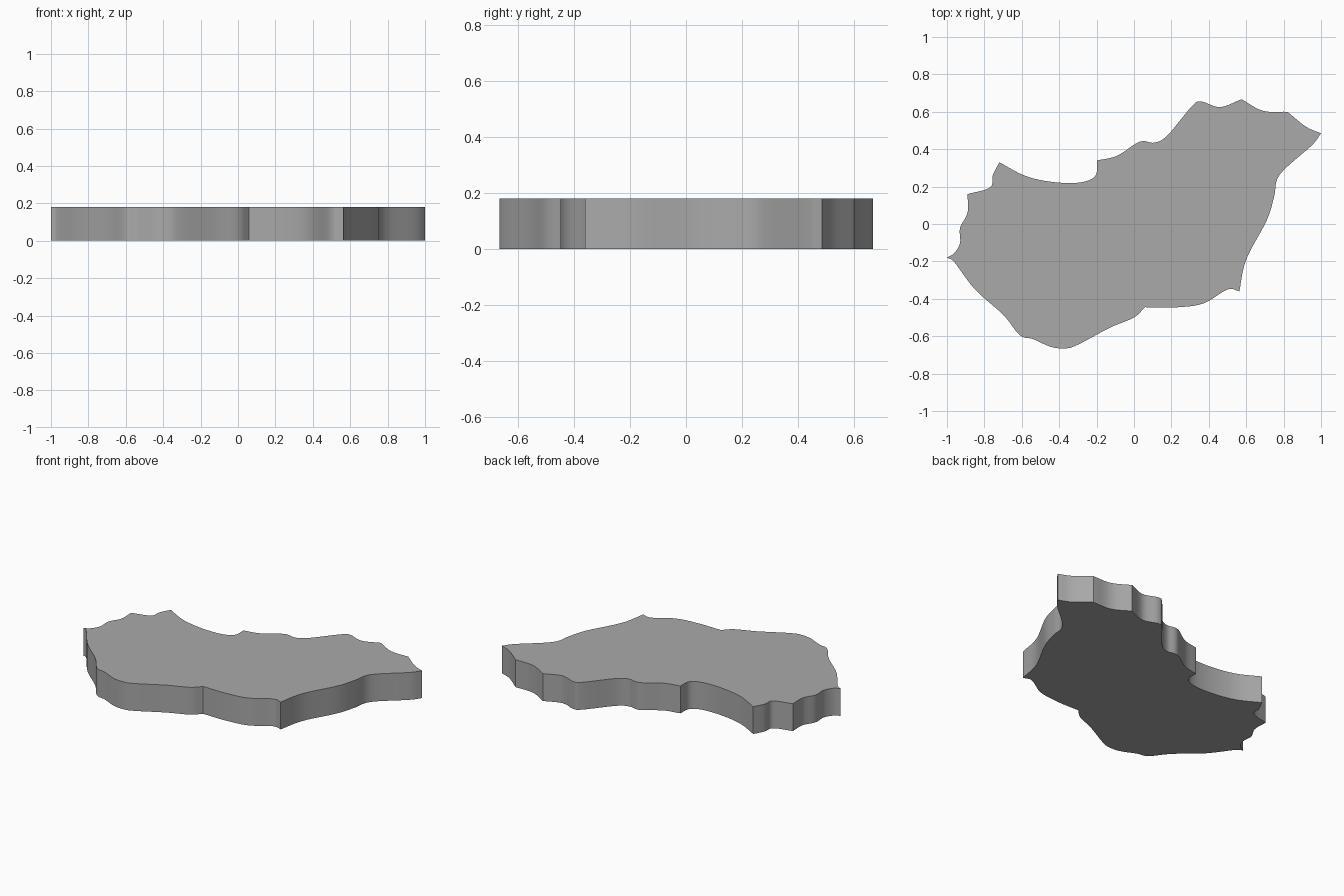
import bpy, bmesh, math
from mathutils import Vector

if "Cube" in bpy.data.objects:
    bpy.data.objects.remove(bpy.data.objects["Cube"])

HEIGHT = 0.18
STEPS = 6

# Smooth outline runs; each starts at a sharp corner and ends at the next run's start
RUNS = [
    [(-.72, .33), (-.6, .265), (-.5, .235), (-.38, .22), (-.27, .225), (-.205, .26)],
    [(-.197, .34), (-.09, .365), (.03, .44), (.11, .435), (.18, .475), (.31, .63),
     (.36, .655), (.46, .625)],
    [(.575, .667), (.69, .605)],
    [(.82, .6), (.92, .52)],
    [(1, .485), (.95, .42), (.78, .265), (.75, .15), (.71, .02), (.6, -.19)],
    [(.563, -.36), (.5, -.35), (.37, -.425), (.22, -.446)],
    [(.058, -.445), (0, -.5), (-.13, -.555), (-.31, -.65), (-.38, -.665), (-.45, -.655),
     (-.54, -.615), (-.61, -.595), (-.7, -.485), (-.85, -.35), (-.96, -.205)],
    [(-1, -.18), (-.96, -.155), (-.93, -.1), (-.93, -.02), (-.89, .06)],
    [(-.89, .16), (-.77, .195), (-.755, .26)],
]


def smooth_run(points):
    """Catmull-Rom samples through the points, without the last one."""
    p = [Vector(q) for q in points]
    p = [2 * p[0] - p[1]] + p + [2 * p[-1] - p[-2]]
    out = []
    for a, b, c, d in zip(p, p[1:], p[2:], p[3:]):
        for i in range(STEPS):
            t = i / STEPS
            out.append(0.5 * (2 * b + (c - a) * t + (2 * a - 5 * b + 4 * c - d) * t * t
                              + (3 * b - a - 3 * c + d) * t ** 3))
    return out


outline = []
for run, following in zip(RUNS, RUNS[1:] + RUNS[:1]):
    outline += smooth_run(run + following[:1])

# Slab: outline face extruded upward
bm = bmesh.new()
base = bm.faces.new([bm.verts.new((v.x, v.y, 0)) for v in outline])
top = bmesh.ops.extrude_face_region(bm, geom=[base], use_keep_orig=True)["geom"]
for v in top:
    if isinstance(v, bmesh.types.BMVert):
        v.co.z = HEIGHT
bmesh.ops.recalc_face_normals(bm, faces=bm.faces)
mesh = bpy.data.meshes.new("land_slab")
bm.to_mesh(mesh)
bm.free()
slab = bpy.data.objects.new("land_slab", mesh)
bpy.context.collection.objects.link(slab)

# Single grey colour
grey = bpy.data.materials.new("grey")
grey.diffuse_color = (0.4, 0.4, 0.4, 1)
grey.use_nodes = True
grey.node_tree.nodes["Principled BSDF"].inputs["Base Color"].default_value = grey.diffuse_color
mesh.materials.append(grey)

# Smooth walls with crisp rims and corners
bpy.context.view_layer.objects.active = slab
slab.select_set(True)
bpy.ops.object.shade_smooth_by_angle(angle=math.radians(30))
